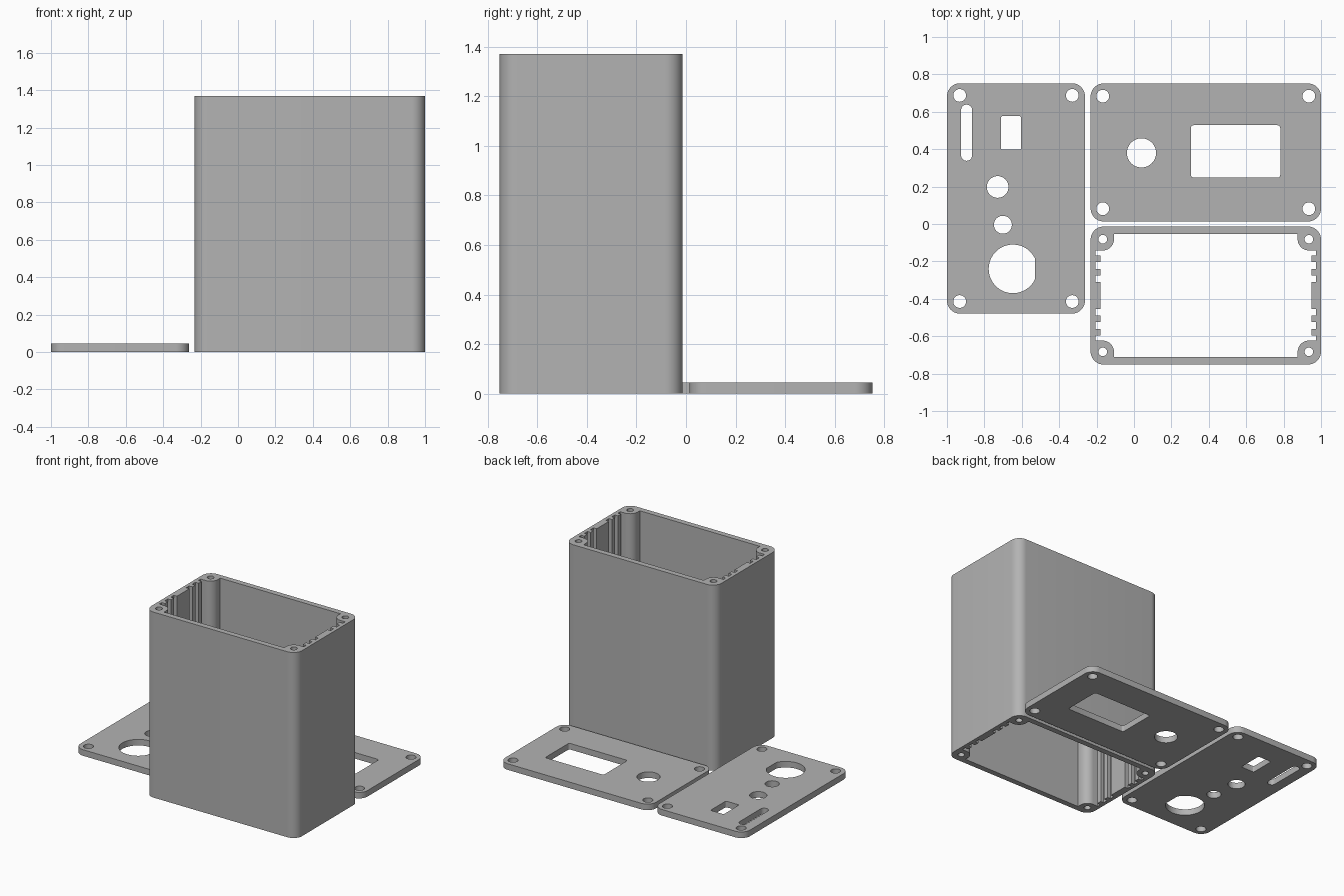
import bpy, bmesh, math

if "Cube" in bpy.data.objects:
    bpy.data.objects.remove(bpy.data.objects["Cube"])

grey = bpy.data.materials.new("plain grey")
grey.diffuse_color = (0.45, 0.45, 0.45, 1)
grey.use_nodes = True
grey.node_tree.nodes["Principled BSDF"].inputs["Base Color"].default_value = grey.diffuse_color


def arc(cx, cy, r, a0, a1, n):
    return [(cx + r * math.cos(math.radians(a0 + (a1 - a0) * i / n)),
             cy + r * math.sin(math.radians(a0 + (a1 - a0) * i / n))) for i in range(n + 1)]


def circle(cx, cy, r):
    return arc(cx, cy, r, 0, 360, 48)[:-1]


def rounded(cx, cy, hx, hy, r, n=10):
    pts = []
    for k, (sx, sy) in enumerate([(1, 1), (-1, 1), (-1, -1), (1, -1)]):
        pts += arc(cx + sx * (hx - r), cy + sy * (hy - r), r, 90 * k, 90 * k + 90, n)
    return pts


def corner_holes(cx, cy, dx, dy, r):
    return [circle(cx + sx * dx, cy + sy * dy, r) for sx in (-1, 1) for sy in (-1, 1)]


def extrude_profile(name, loops, height):
    """Fill the first loop, leave the others open, and raise it from z = 0."""
    curve = bpy.data.curves.new(name + "_profile", 'CURVE')
    curve.dimensions = '2D'
    curve.fill_mode = 'BOTH'
    curve.extrude = height / 2
    for loop in loops:
        spline = curve.splines.new('POLY')
        spline.points.add(len(loop) - 1)
        for p, (x, y) in zip(spline.points, loop):
            p.co = (x, y, 0, 1)
        spline.use_cyclic_u = True
    helper = bpy.data.objects.new(name + "_helper", curve)
    bpy.context.collection.objects.link(helper)
    deps = bpy.context.evaluated_depsgraph_get()
    mesh = bpy.data.meshes.new_from_object(helper.evaluated_get(deps))
    bpy.data.objects.remove(helper)
    bm = bmesh.new()
    bm.from_mesh(mesh)
    bmesh.ops.remove_doubles(bm, verts=bm.verts, dist=0.0002)
    bmesh.ops.translate(bm, verts=bm.verts, vec=(0, 0, height / 2))
    bmesh.ops.recalc_face_normals(bm, faces=bm.faces)
    bm.to_mesh(mesh)
    bm.free()
    mesh.name = name
    mesh.materials.clear()
    mesh.materials.append(grey)
    obj = bpy.data.objects.new(name, mesh)
    bpy.context.collection.objects.link(obj)
    bpy.ops.object.select_all(action='DESELECT')
    obj.select_set(True)
    bpy.context.view_layer.objects.active = obj
    bpy.ops.object.shade_smooth_by_angle(angle=math.radians(30))
    return obj


LONG, SHORT, R = 0.616, 0.369, 0.07   # half sizes and corner radius
PLATE = 0.045

# Enclosure tube: grooved end walls and screw bosses, one quarter mirrored
quarter = []
for a, b in [(0.072, 0.107), (0.142, 0.178)]:
    quarter += [(0.564, a), (0.59, a), (0.59, b), (0.564, b)]
quarter += [(0.564, 0.214), (0.59, 0.214), (0.59, 0.241)]
quarter += arc(0.551, 0.301, 0.06, 270, 180, 12) + [(0.491, 0.328)]
cx, cy = 0.384, -0.3825
cavity = []
for sx, sy in [(1, 1), (-1, 1), (-1, -1), (1, -1)]:
    pts = [(cx + sx * x, cy + sy * y) for x, y in quarter]
    cavity += pts if sx * sy > 0 else pts[::-1]
extrude_profile("enclosure_tube",
                [rounded(cx, cy, LONG, SHORT, R), cavity]
                + corner_holes(cx, cy, 0.551, 0.301, 0.023), 1.37)

# Display panel: window and round opening
cy = 0.3825
extrude_profile("display_panel",
                [rounded(cx, cy, LONG, SHORT, R),
                 circle(0.04, 0.38, 0.078),
                 rounded(0.543, 0.388, 0.239, 0.14, 0.015, 4)]
                + corner_holes(cx, cy, 0.551, 0.301, 0.034), PLATE)

# Connector panel: slot, switch opening, round openings, one with a flat side
cx, cy = -0.631, 0.1365
flat = math.degrees(math.acos(0.117 / 0.13))
extrude_profile("connector_panel",
                [rounded(cx, cy, SHORT, LONG, R),
                 rounded(-0.895, 0.488, 0.029, 0.15, 0.028),
                 rounded(-0.658, 0.487, 0.054, 0.09, 0.01, 4),
                 circle(-0.729, 0.198, 0.058),
                 circle(-0.701, -0.004, 0.048),
                 arc(-0.647, -0.24, 0.13, flat, 360 - flat, 44)]
                + corner_holes(cx, cy, 0.301, 0.551, 0.034), PLATE)
